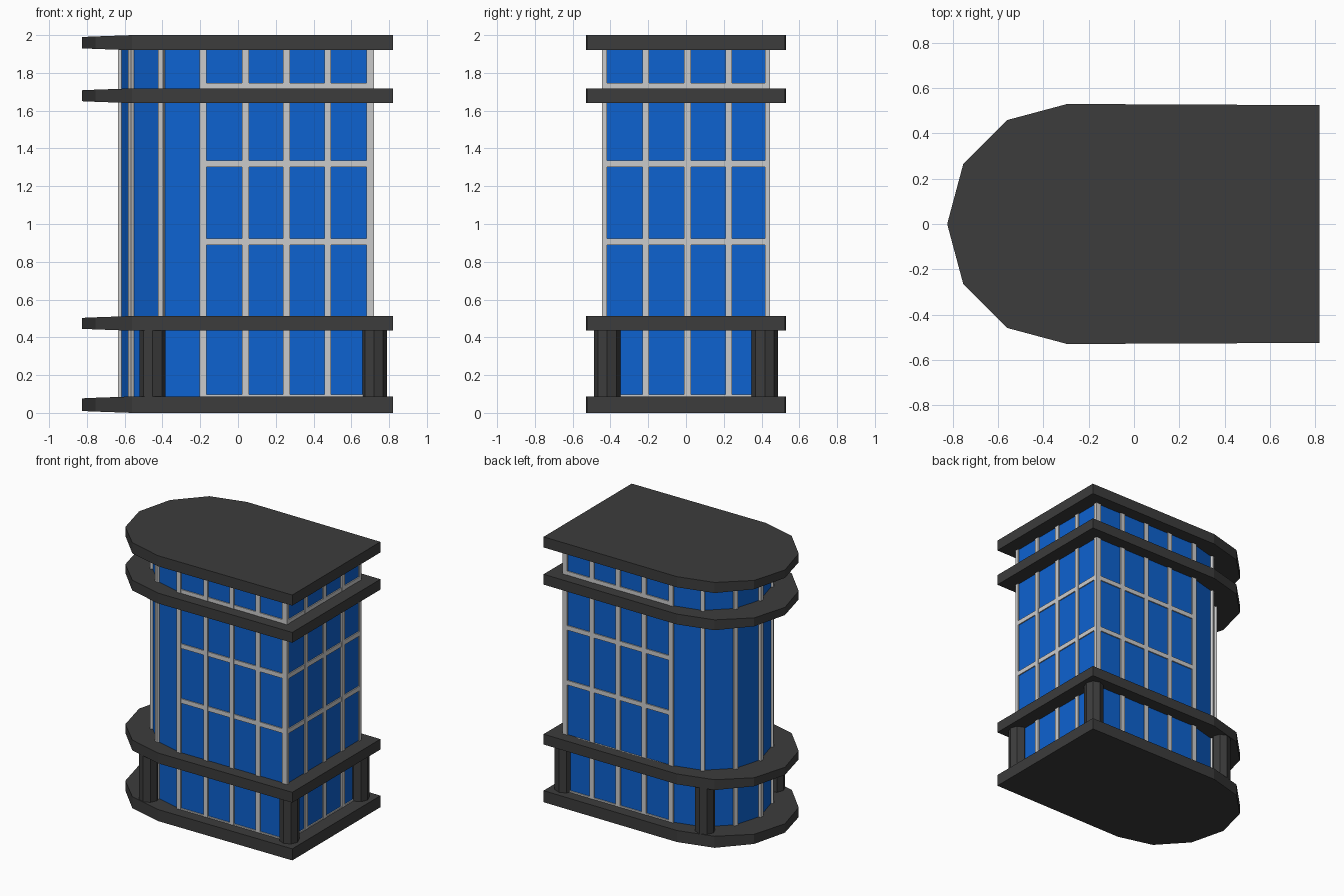
import bpy, bmesh, math
from mathutils import Matrix

if "Cube" in bpy.data.objects:
    bpy.data.objects.remove(bpy.data.objects["Cube"])


def material(name, rgb):
    m = bpy.data.materials.new(name)
    m.diffuse_color = (*rgb, 1)
    m.use_nodes = True
    m.node_tree.nodes["Principled BSDF"].inputs["Base Color"].default_value = m.diffuse_color
    return m


DARK = material("charcoal", (0.045, 0.045, 0.045))
BLUE = material("blue glass", (0.004, 0.122, 0.63))
GREY = material("light grey", (0.6, 0.6, 0.6))


def finish(name, bm, mat):
    bmesh.ops.recalc_face_normals(bm, faces=bm.faces)
    me = bpy.data.meshes.new(name)
    bm.to_mesh(me)
    bm.free()
    me.materials.append(mat)
    ob = bpy.data.objects.new(name, me)
    bpy.context.collection.objects.link(ob)
    return ob


def arc(cx, r):
    """Half circle of six segments bulging towards -x."""
    return [(cx - r * math.sin(math.radians(a)), r * math.cos(math.radians(a)))
            for a in range(0, 181, 30)]


def prism(name, pts, z0, z1, mat, taper=lambda x: 0.0):
    bm = bmesh.new()
    lo = [bm.verts.new((x, y, z0 + taper(x))) for x, y in pts]
    hi = [bm.verts.new((x, y, z1 - taper(x))) for x, y in pts]
    bm.faces.new(lo[::-1])
    bm.faces.new(hi)
    n = len(pts)
    for i in range(n):
        j = (i + 1) % n
        bm.faces.new((lo[i], lo[j], hi[j], hi[i]))
    return finish(name, bm, mat)


def add_box(bm, centre, size, angle=0.0):
    bmesh.ops.create_cube(bm, size=1, matrix=Matrix.Translation(centre)
                          @ Matrix.Rotation(angle, 4, 'Z')
                          @ Matrix.Diagonal((*size, 1)))


# Floor slabs and roof, thinning slightly at the rounded nose
slab = [(0.82, -0.525), (0.82, 0.525)] + arc(-0.295, 0.53)


def nose_taper(x):
    return max(0.0, min(0.01, (-0.6 - x) * 0.045))


for name, z0, z1 in (("base_slab", 0, 0.087), ("lower_slab", 0.435, 0.513),
                     ("upper_slab", 1.64, 1.718), ("roof_slab", 1.92, 2.0)):
    prism(name, slab, z0, z1, DARK, nose_taper)

# Glass body
CX, R, XR = -0.185, 0.435, 0.71
prism("glass_body", [(XR, -R), (XR, R)] + arc(CX, R), 0.05, 1.95, BLUE)

# Vertical window bars
ZC, H, W = 1.0, 1.88, 0.036
bm = bmesh.new()
for s in (-1, 1):
    for x in (CX, 0.04, 0.257, 0.475):
        add_box(bm, (x, s * R, ZC), (W, 0.02, H))
    add_box(bm, (0.7, s * 0.432, ZC), (0.04, 0.026, H))   # corner posts
for y in (-0.213, 0.008, 0.226):
    add_box(bm, (XR, y, ZC), (0.02, W, H))
for a in range(30, 151, 30):                               # curved end
    t = math.radians(a)
    add_box(bm, (CX - R * math.sin(t), R * math.cos(t), ZC),
            (0.03, 0.03, H), math.radians(a + 90))
finish("vertical_bars", bm, GREY)

# Horizontal window bars on the three straight walls
bm = bmesh.new()
for z in (0.08, 0.495, 0.907, 1.32, 1.73):
    for s in (-1, 1):
        add_box(bm, ((CX + XR) / 2, s * R, z), (XR - CX, 0.016, 0.034))
    add_box(bm, (XR, 0, z), (0.016, 2 * R, 0.034))
finish("horizontal_bars", bm, GREY)

# Eight-sided ground floor columns
bm = bmesh.new()
for x in (-0.452, 0.72):
    for y in (-0.417, 0.417):
        bmesh.ops.create_cone(bm, cap_ends=True, segments=8, radius1=0.069,
                              radius2=0.069, depth=0.39,
                              matrix=Matrix.Translation((x, y, 0.26)))
finish("columns", bm, DARK)
